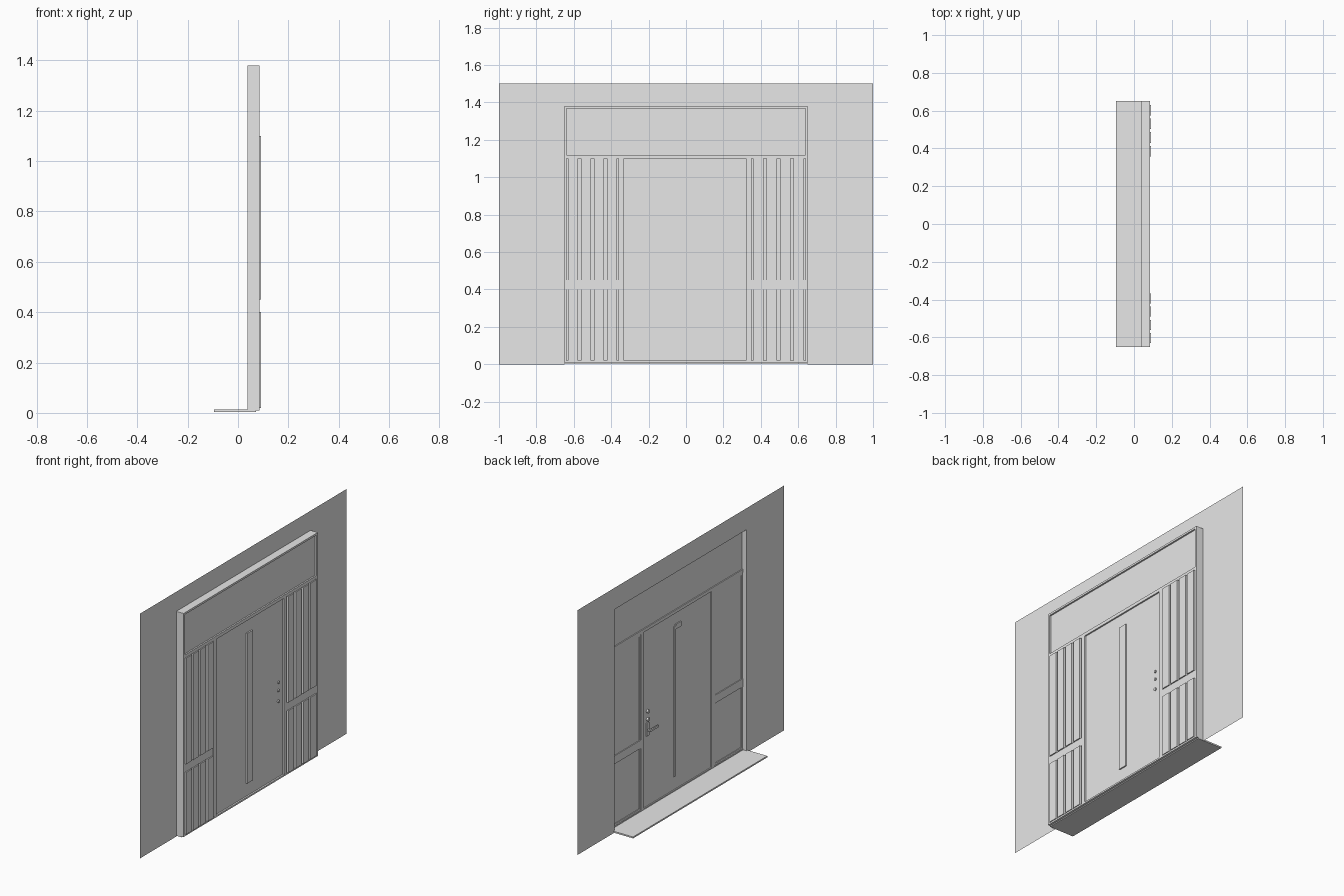
import bpy
import bmesh
import math
from mathutils import Matrix

cube = bpy.data.objects.get("Cube")
if cube:
    bpy.data.objects.remove(cube, do_unlink=True)

grey = bpy.data.materials.new("plain_grey")
grey.use_nodes = True
grey.diffuse_color = (0.8, 0.8, 0.8, 1)
grey.node_tree.nodes["Principled BSDF"].inputs["Base Color"].default_value = (0.8, 0.8, 0.8, 1)


def finish(name, bm):
    mesh = bpy.data.meshes.new(name)
    bm.to_mesh(mesh)
    bm.free()
    mesh.materials.append(grey)
    obj = bpy.data.objects.new(name, mesh)
    bpy.context.collection.objects.link(obj)
    return obj


def add_box(bm, x, y, z):
    """Box from (low, high) pairs on each axis."""
    size = [b - a for a, b in (x, y, z)]
    mid = [(a + b) / 2 for a, b in (x, y, z)]
    bmesh.ops.create_cube(bm, size=1, matrix=Matrix.Translation(mid) @ Matrix.Diagonal((*size, 1)))


def box(name, x, y, z):
    bm = bmesh.new()
    add_box(bm, x, y, z)
    return finish(name, bm)


def knob(name, x, y, z, radius):
    """Short cylinder lying along x."""
    bm = bmesh.new()
    turn = Matrix.Translation((sum(x) / 2, y, z)) @ Matrix.Rotation(math.pi / 2, 4, "Y")
    bmesh.ops.create_cone(bm, cap_ends=True, segments=20, radius1=radius, radius2=radius,
                          depth=x[1] - x[0], matrix=turn)
    return finish(name, bm)


WALL, FRONT = 0.037, 0.086       # wall plane and frame face
HALF, INNER = 0.65, 0.638        # frame half widths
PANEL = (0.066, 0.076)           # depth of door and panels
SILL, HEAD = 0.02, 1.10

# Wall sheet with the doorway left open
bm = bmesh.new()
for y0, y1, z0, z1 in ((-1, -HALF, 0, 1.5), (HALF, 1, 0, 1.5), (-HALF, HALF, 1.38, 1.5)):
    bm.faces.new([bm.verts.new((WALL, y, z)) for y, z in ((y0, z0), (y1, z0), (y1, z1), (y0, z1))])
finish("wall", bm)

# Outer frame
bm = bmesh.new()
for y in ((-HALF, -INNER), (INNER, HALF)):
    add_box(bm, (WALL, FRONT), y, (0.01, 1.38))
add_box(bm, (WALL, FRONT), (-INNER, INNER), (1.368, 1.38))
finish("outer_frame", bm)

# Floor slab and threshold
box("floor_slab", (-0.096, 0.072), (-HALF, HALF), (0.004, 0.013))
box("threshold", (0.06, FRONT), (-INNER, INNER), (0.01, SILL))

# Transom above the door
box("transom_bar", (0.06, 0.085), (-INNER, INNER), (HEAD, 1.12))
box("transom_panel", PANEL, (-INNER, INNER), (1.12, 1.368))

# Posts beside the door
for name, y in (("right_post", (-0.36, -0.332)), ("left_post", (0.322, 0.35))):
    box(name, (0.06, 0.085), y, (SILL, HEAD))

# Door leaf with its long centre strip
box("door", PANEL, (-0.332, 0.322), (SILL, HEAD))
box("door_strip", (0.074, 0.084), (-0.03, 0.026), (0.1, 1.02))
box("door_pull_strip", (0.061, 0.068), (0.012, 0.027), (0.1, 1.02))
box("viewer_plate", (0.06, 0.068), (-0.04, 0.01), (1.0, 1.03))

# Side panels: backing, middle rail, inner border and vertical slats
for side, y0, y1 in (("right", -INNER, -0.36), ("left", 0.35, INNER)):
    box(side + "_side_panel", PANEL, (y0, y1), (SILL, HEAD))
    box(side + "_side_rail", (0.061, 0.084), (y0, y1), (0.40, 0.45))
    bm = bmesh.new()
    for y in ((y0, y0 + 0.012), (y1 - 0.012, y1)):
        add_box(bm, (0.062, 0.068), y, (SILL, HEAD))
    for z in ((SILL, 0.032), (HEAD - 0.012, HEAD)):
        add_box(bm, (0.062, 0.068), (y0 + 0.012, y1 - 0.012), z)
    finish(side + "_side_border", bm)
    bm = bmesh.new()
    pitch = (y1 - y0) / 4
    for i in range(4):
        start = y0 + i * pitch
        for z in ((SILL, 0.40), (0.45, HEAD)):
            add_box(bm, (0.074, 0.091), (start + 0.008, start + pitch - 0.008), z)
    finish(side + "_side_slats", bm)

# Locks and lever handle
for i, z in enumerate((0.60, 0.55)):
    knob(f"outer_lock_{i + 1}", (0.055, 0.068), 0.28, z, 0.011)
    knob(f"inner_lock_{i + 1}", (0.074, 0.083), 0.28, z, 0.008)
box("handle_plate", (0.06, 0.068), (0.27, 0.292), (0.45, 0.53))
knob("handle_stem", (0.046, 0.062), 0.28, 0.485, 0.006)
box("handle_lever", (0.042, 0.05), (0.2, 0.288), (0.479, 0.491))
knob("inner_handle", (0.074, 0.084), 0.28, 0.485, 0.009)
